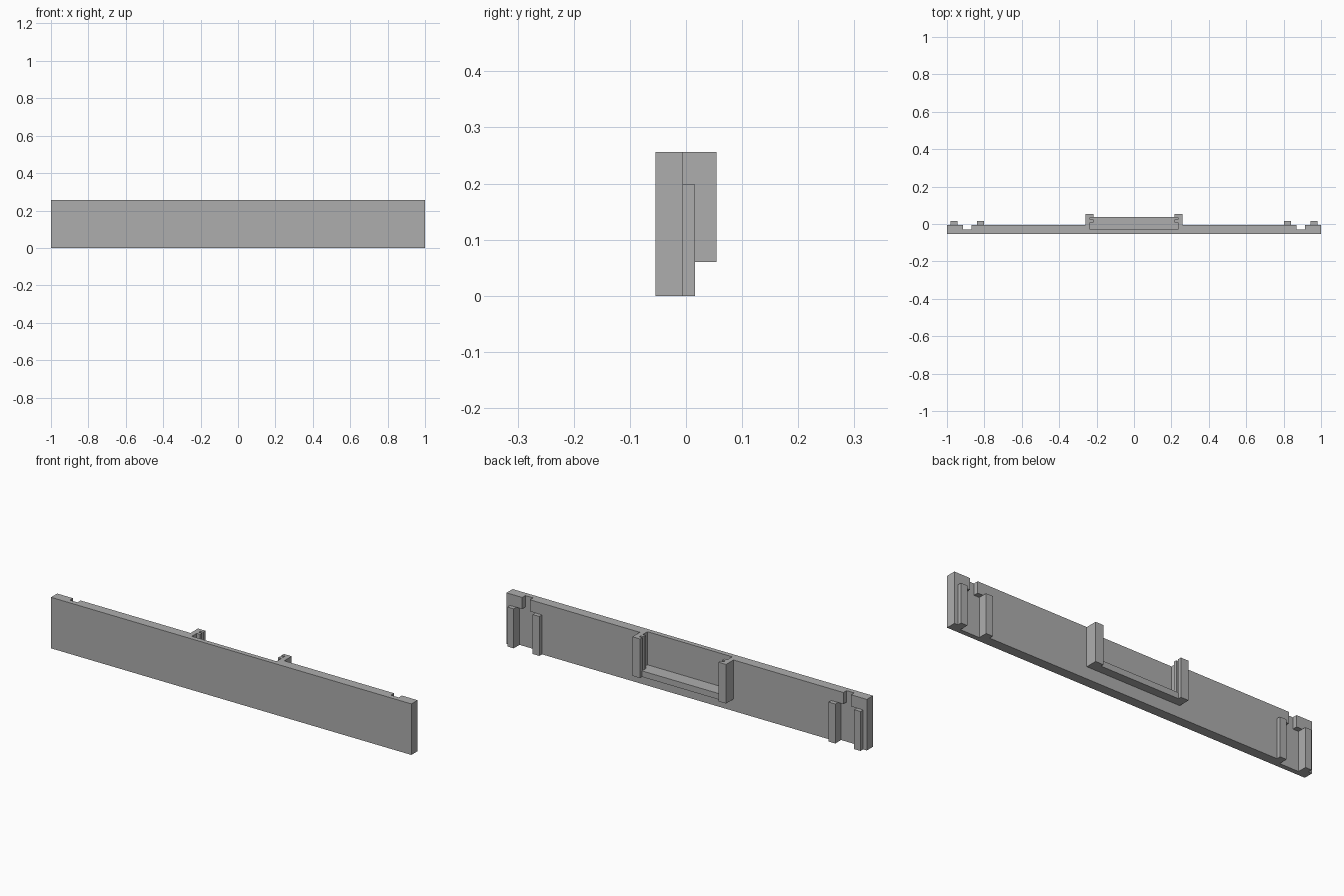
import bpy
import bmesh

default = bpy.data.objects.get("Cube")
if default:
    bpy.data.objects.remove(default, do_unlink=True)

grey = bpy.data.materials.new("plain_grey")
grey.use_nodes = True
colour = (0.42, 0.42, 0.42, 1)
grey.diffuse_color = colour
grey.node_tree.nodes["Principled BSDF"].inputs["Base Color"].default_value = colour

HEIGHT, SHELF, RIB_TOP = 0.256, 0.06, 0.198
FRONT, BACK, FLOOR = -0.054, -0.005, -0.03
SPAN = 0.235       # half width of the central pocket
CLEAR = 0.05       # how far cutters overshoot


def extrude(name, outline, z0, z1):
    """Upright prism from an x-y outline."""
    bm = bmesh.new()
    base = bm.faces.new([bm.verts.new((x, y, z0)) for x, y in outline])
    top = bmesh.ops.extrude_face_region(bm, geom=[base])["geom"]
    verts = [v for v in top if isinstance(v, bmesh.types.BMVert)]
    bmesh.ops.translate(bm, verts=verts, vec=(0, 0, z1 - z0))
    bmesh.ops.recalc_face_normals(bm, faces=bm.faces)
    mesh = bpy.data.meshes.new(name)
    bm.to_mesh(mesh)
    bm.free()
    mesh.materials.append(grey)
    obj = bpy.data.objects.new(name, mesh)
    bpy.context.collection.objects.link(obj)
    return obj


def box(name, x0, x1, y0, y1, z0, z1):
    return extrude(name, [(x0, y0), (x1, y0), (x1, y1), (x0, y1)], z0, z1)


def cut(target, cutter):
    """Subtract the cutter, then discard it."""
    mod = target.modifiers.new("cut", "BOOLEAN")
    mod.operation = "DIFFERENCE"
    mod.solver = "EXACT"
    mod.object = cutter
    bpy.context.view_layer.objects.active = target
    bpy.ops.object.modifier_apply(modifier=mod.name)
    bpy.data.objects.remove(cutter, do_unlink=True)


# Front panel with a central pocket open at the top
panel = box("panel", -1, 1, FRONT, BACK, 0, HEIGHT)
cut(panel, box("pocket_cutter", -SPAN, SPAN, FLOOR, CLEAR, SHELF + 0.03, HEIGHT + CLEAR))

for side, s in (("left", 1), ("right", -1)):
    # Stepped slot near each end: wide below, narrow above
    cut(panel, box("slot_cutter", *sorted((s * 0.84, s * 0.945)), FLOOR, CLEAR, -CLEAR, RIB_TOP))
    cut(panel, box("notch_cutter", *sorted((s * 0.87, s * 0.913)), FLOOR, CLEAR, 0.15, HEIGHT + CLEAR))

    # Ribs guiding the end slot
    for place, x0, x1 in (("inner", 0.803, 0.84), ("outer", 0.945, 0.98)):
        box(f"{side}_{place}_rib", *sorted((s * x0, s * x1)), BACK, 0.016, 0, RIB_TOP)

    # Grooved post of the central holder
    lip, wall, outer = 0.217, SPAN, 0.26
    outline = [(outer, BACK), (outer, 0.054), (lip, 0.054), (lip, 0.036),
               (wall, 0.036), (wall, 0.024), (lip, 0.024), (lip, 0.008),
               (wall, 0.008), (wall, BACK)]
    extrude(f"{side}_post", [(s * x, y) for x, y in outline], SHELF, HEIGHT)

# Shelf joining the posts
box("shelf", -SPAN, SPAN, BACK, 0.038, SHELF, SHELF + 0.03)
